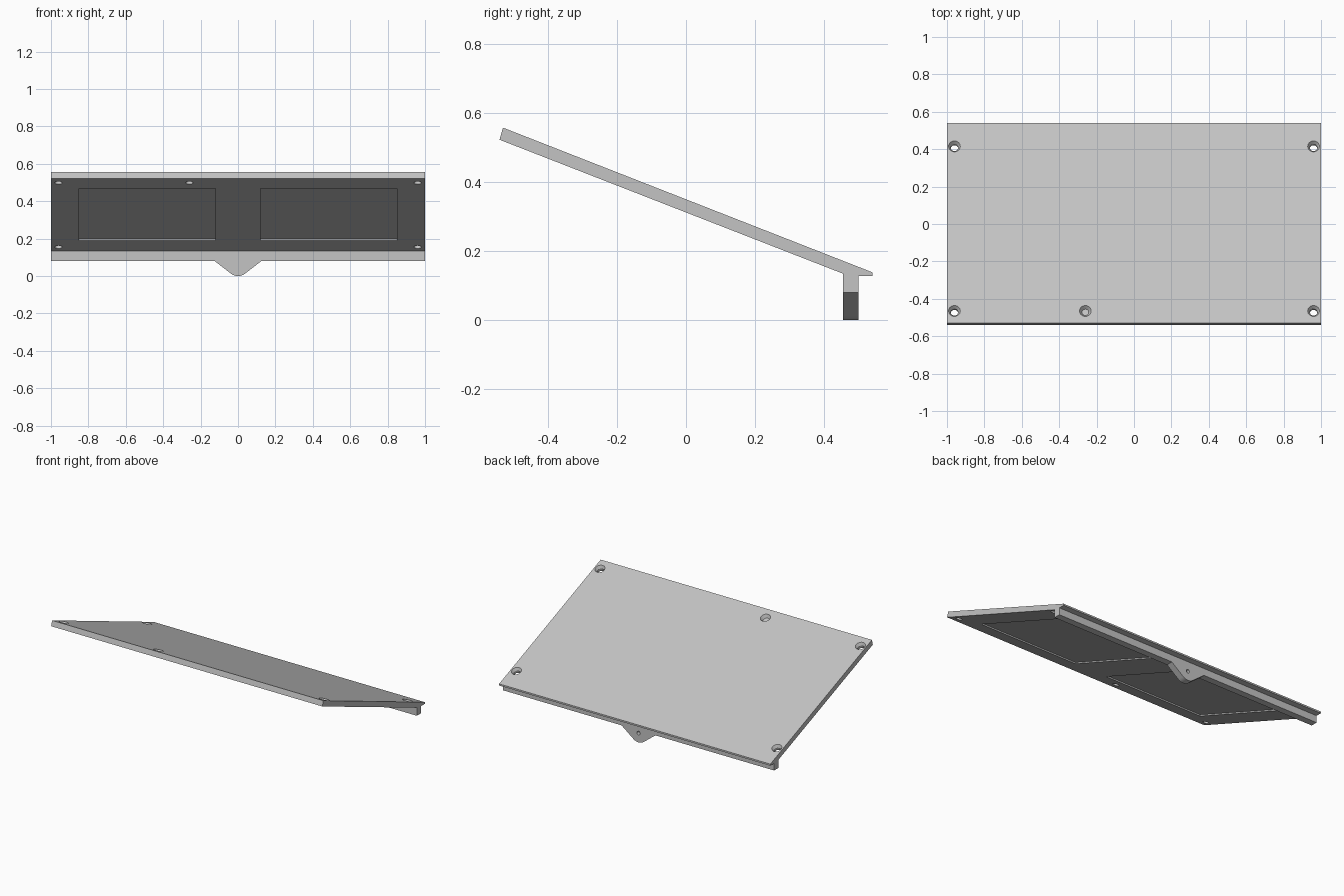
import bpy, math
from mathutils import Matrix, Vector

cube = bpy.data.objects.get("Cube")
if cube:
    bpy.data.objects.remove(cube, do_unlink=True)

grey = bpy.data.materials.new("light_grey")
grey.use_nodes = True
grey.diffuse_color = (0.55, 0.55, 0.55, 1)
grey.node_tree.nodes["Principled BSDF"].inputs["Base Color"].default_value = (0.55, 0.55, 0.55, 1)

SLOPE = math.atan2(0.388, 0.995)
TILT = Matrix.Rotation(-SLOPE, 4, "X")
UP = Vector((0, math.sin(SLOPE), math.cos(SLOPE)))


def prism(name, outline, axis, start, end):
    """Extrude a 2D outline along an axis: 'X' uses (y, z), 'Y' uses (x, z)."""
    place = (lambda p, t: (t, p[0], p[1])) if axis == "X" else (lambda p, t: (p[0], t, p[1]))
    n = len(outline)
    verts = [place(p, t) for t in (start, end) for p in outline]
    faces = [list(range(n)), list(range(n, 2 * n))]
    faces += [[i, (i + 1) % n, (i + 1) % n + n, i + n] for i in range(n)]
    mesh = bpy.data.meshes.new(name)
    mesh.from_pydata(verts, [], faces)
    mesh.materials.append(grey)
    obj = bpy.data.objects.new(name, mesh)
    bpy.context.collection.objects.link(obj)
    bpy.context.view_layer.objects.active = obj
    bpy.ops.object.mode_set(mode="EDIT")
    bpy.ops.mesh.select_all(action="SELECT")
    bpy.ops.mesh.normals_make_consistent(inside=False)
    bpy.ops.object.mode_set(mode="OBJECT")
    return obj


def cut(target, cutter):
    """Subtract the cutter from the target and discard the cutter."""
    cutter.hide_render = True
    mod = target.modifiers.new("cut", "BOOLEAN")
    mod.operation = "DIFFERENCE"
    mod.solver = "EXACT"
    mod.object = cutter
    bpy.context.view_layer.objects.active = target
    bpy.ops.object.modifier_apply(modifier=mod.name)
    bpy.data.objects.remove(cutter, do_unlink=True)


def cone(bottom_radius, top_radius, depth, matrix):
    bpy.ops.mesh.primitive_cone_add(vertices=32, radius1=bottom_radius,
                                    radius2=top_radius, depth=depth)
    obj = bpy.context.object
    obj.matrix_world = matrix
    obj.data.materials.append(grey)
    bpy.context.view_layer.update()
    return obj


# Sloping panel with the rear rib in one profile
panel = prism("sloping_panel", [(-0.54, 0.522), (-0.53, 0.557), (0.54, 0.138), (0.54, 0.127),
                                (0.50, 0.127), (0.50, 0.08), (0.455, 0.08), (0.455, 0.134)],
              "X", -1, 1)

# Two shallow pockets in the underside
for side in (-1, 1):
    bpy.ops.mesh.primitive_cube_add(size=1)
    pocket = bpy.context.object
    pocket.data.materials.append(grey)
    middle = Vector((side * 0.485, -0.045, 0.329))
    pocket.matrix_world = (Matrix.Translation(middle) @ TILT
                           @ Matrix.Diagonal((0.73, 0.765, 0.016, 1)))
    bpy.context.view_layer.update()
    cut(panel, pocket)

# Countersunk screw holes square to the panel
for x, y in ((-0.96, 0.415), (0.96, 0.415), (-0.96, -0.465), (0.96, -0.465), (-0.26, -0.465)):
    top = Vector((x, y, 0.557 - (y + 0.53) * 0.3916))
    cut(panel, cone(0.02, 0.02, 0.12, Matrix.Translation(top) @ TILT))
    cut(panel, cone(0.018, 0.034, 0.024, Matrix.Translation(top - UP * 0.008) @ TILT))

# Rounded pivot tab under the rib
R = 0.063
arc = [math.radians(-37 + 74 * i / 16) for i in range(17)]
outline = [(-0.125, 0.08)] + [(R * math.sin(a), R - R * math.cos(a)) for a in arc] + [(0.125, 0.08)]
tab = prism("pivot_tab", outline, "Y", 0.455, 0.50)

# Blind pin hole in the back of the tab
pin = Matrix.Translation((0, 0.50, 0.062)) @ Matrix.Rotation(math.pi / 2, 4, "X")
cut(tab, cone(0.012, 0.012, 0.05, pin))

# Smooth the round surfaces, keep the edges sharp
for obj in (panel, tab):
    bpy.ops.object.select_all(action="DESELECT")
    obj.select_set(True)
    bpy.context.view_layer.objects.active = obj
    bpy.ops.object.shade_smooth_by_angle(angle=math.radians(30))
